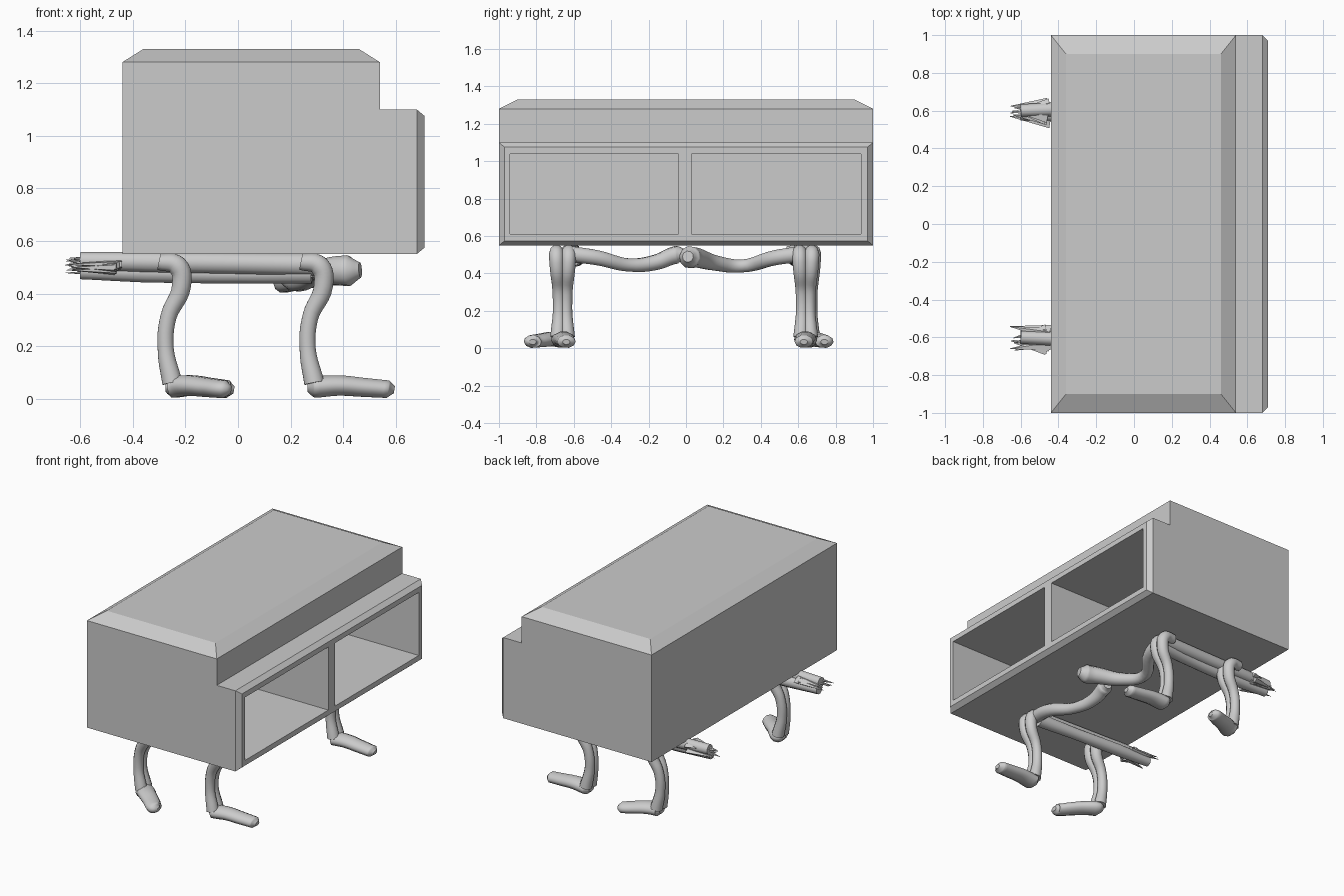
import bpy, bmesh, math, random
from mathutils import Vector, Matrix

if "Cube" in bpy.data.objects:
    bpy.data.objects.remove(bpy.data.objects["Cube"])

random.seed(4)


def link(name, data):
    ob = bpy.data.objects.new(name, data)
    bpy.context.collection.objects.link(ob)
    return ob


def activate(ob):
    bpy.ops.object.select_all(action='DESELECT')
    ob.select_set(True)
    bpy.context.view_layer.objects.active = ob


def tube(name, pts, squash=1.0):
    """Smooth tapering limb through (x, y, z, radius) points; squash flattens it in z."""
    cu = bpy.data.curves.new(name, 'CURVE')
    cu.dimensions = '3D'
    cu.bevel_depth = 1.0
    cu.bevel_resolution = 3
    cu.resolution_u = 6
    cu.use_fill_caps = True
    sp = cu.splines.new('BEZIER')
    sp.bezier_points.add(len(pts) - 1)
    for bp, (x, y, z, r) in zip(sp.bezier_points, pts):
        bp.co = (x, y, z / squash)
        bp.handle_left_type = bp.handle_right_type = 'AUTO'
        bp.radius = r
    ob = link(name, cu)
    ob.scale.z = squash
    activate(ob)
    bpy.ops.object.convert(target='MESH')
    bpy.ops.object.shade_smooth_by_angle(angle=math.radians(50))
    return bpy.context.object


def box(name, lo, hi):
    bm = bmesh.new()
    lo, hi = Vector(lo), Vector(hi)
    m = Matrix.Translation((lo + hi) / 2) @ Matrix.Diagonal((*(hi - lo), 1))
    bmesh.ops.create_cube(bm, size=1, matrix=m)
    me = bpy.data.meshes.new(name)
    bm.to_mesh(me)
    return link(name, me)


# Cabinet: stepped profile swept across y, with chamfered top and front
bm = bmesh.new()
profile = [(-.44, .55), (.68, .55), (.68, 1.10), (.54, 1.10), (.54, 1.28), (-.44, 1.28)]
base = bm.faces.new([bm.verts.new((x, -1, z)) for x, z in profile])
ext = bmesh.ops.extrude_face_region(bm, geom=[base], use_keep_orig=True)
bmesh.ops.translate(bm, vec=(0, 2, 0), verts=[g for g in ext['geom'] if isinstance(g, bmesh.types.BMVert)])
bmesh.ops.recalc_face_normals(bm, faces=bm.faces)


def chamfer(test, move, centre, scale):
    face = next(f for f in bm.faces if test(f.calc_center_median()))
    new = bmesh.ops.extrude_discrete_faces(bm, faces=[face])['faces'][0]
    c = Vector(centre)
    for v in new.verts:
        d = v.co - c
        v.co = c + Vector(a * b for a, b in zip(d, scale)) + Vector(move)


chamfer(lambda c: abs(c.z - 1.28) < .001, (0, 0, .05), (.05, 0, 1.28), (.837, .9, 1))
chamfer(lambda c: abs(c.x - .68) < .001, (.03, 0, 0), (.68, 0, .825), (1, .97, .91))
bmesh.ops.recalc_face_normals(bm, faces=bm.faces)
me = bpy.data.meshes.new("cabinet")
bm.to_mesh(me)
bm.free()
cabinet = link("cabinet", me)

# Two deep open compartments
for y0, y1 in ((-.94, -.04), (.03, .935)):
    cutter = box("compartment_cutter", (-.36, y0, .61), (1, y1, 1.04))
    cutter.hide_render = True
    mod = cabinet.modifiers.new("compartment", 'BOOLEAN')
    mod.object = cutter
    mod.solver = 'EXACT'
    activate(cabinet)
    bpy.ops.object.modifier_apply(modifier=mod.name)
    bpy.data.objects.remove(cutter)

# Legs: two fused strands each, with a flattened foot
legs = [("front_leg", .54, -.66, (.57, -.64)), ("front_leg", .54, .64, (.57, .63)),
        ("rear_leg", 0, -.66, (-.05, -.82)), ("rear_leg", 0, .65, (-.04, .74))]
for name, dx, y, (tx, ty) in legs:
    for s in (-1, 1):
        tube(name, [(-.30 + dx, y + s * .030, .52, .032), (-.23 + dx, y + s * .033, .505, .040),
                    (-.215 + dx, y + s * .030, .43, .038), (-.265 + dx, y + s * .022, .31, .032),
                    (-.275 + dx, y + s * .020, .19, .032), (-.25 + dx, y + s * .026, .06, .040)])
    hx = -.25 + dx
    tube(name + "_foot", [(hx - .025, y, .045, .03), (hx, y, .045, .062),
                          ((hx * 2 + tx) / 3, (y * 2 + ty) / 3, .05, .058),
                          ((hx + tx * 2) / 3, (y + ty * 2) / 3, .043, .054),
                          (tx, ty, .036, .05), (tx + .025, ty, .034, .02)], .7)

# Side rails: upper and lower branch on each side, splintered at the back
for side in (-1, 1):
    y = .61 * side
    tube("upper_rail", [(-.60, y - .01 * side, .525, .034), (-.35, y, .52, .040),
                        (.0, y + .01 * side, .515, .042), (.30, y + .02 * side, .51, .045)])
    tube("lower_rail", [(-.60, y - .03 * side, .485, .032), (-.35, y - .03 * side, .48, .040),
                        (.0, y - .02 * side, .475, .038), (.28, y, .48, .045)])
    bm = bmesh.new()
    for i in range(9):
        depth = random.uniform(.16, .22)
        m = (Matrix.Translation((-.55, y - .01 * side + random.uniform(-.06, .06), random.uniform(.475, .535)))
             @ Matrix.Rotation(random.uniform(-.3, .3), 4, 'Z')
             @ Matrix.Rotation(-math.pi / 2, 4, 'Y') @ Matrix.Diagonal((.5, 1, 1, 1)))
        bmesh.ops.create_cone(bm, cap_ends=True, segments=5, radius1=.035, radius2=.002,
                              depth=depth, matrix=m)
    me = bpy.data.meshes.new("rail_splinters")
    bm.to_mesh(me)
    bm.free()
    link("rail_splinters", me)

# Cross branches sagging from the front legs to the middle
tube("left_cross_branch", [(.29, -.63, .505, .045), (.30, -.48, .485, .042), (.24, -.30, .445, .036),
                           (.20, -.16, .46, .042), (.20, -.05, .50, .048), (.21, -.01, .50, .03)])
tube("right_cross_branch", [(.29, .63, .505, .045), (.27, .48, .485, .042), (.17, .30, .440, .036),
                            (.23, .16, .455, .042), (.36, .05, .485, .055), (.42, .02, .487, .06),
                            (.465, .01, .49, .03)])
